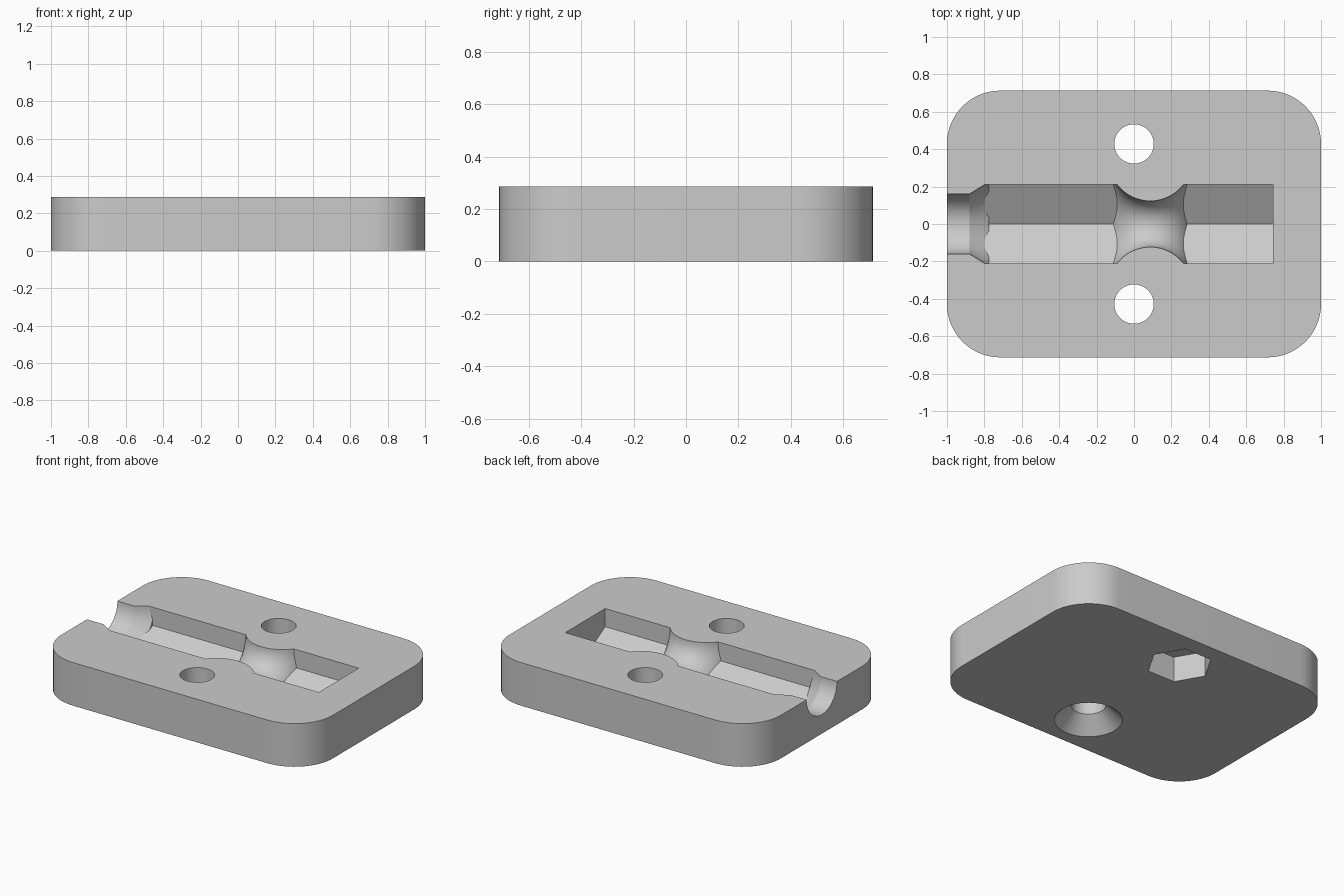
import bpy, bmesh, math
from mathutils import Matrix, Vector

old = bpy.data.objects.get("Cube")
if old:
    bpy.data.objects.remove(old, do_unlink=True)

HALF_X, HALF_Y, TOP, CORNER = 1.0, 0.713, 0.287, 0.285
HOLE_Y, HOLE_R = 0.428, 0.105
ALONG_X = Matrix.Rotation(math.pi / 2, 4, "Y")

grey = bpy.data.materials.new("light grey")
grey.use_nodes = True
grey.diffuse_color = (0.6, 0.6, 0.6, 1)
grey.node_tree.nodes["Principled BSDF"].inputs["Base Color"].default_value = (0.6, 0.6, 0.6, 1)


def add_object(name, bm):
    bmesh.ops.recalc_face_normals(bm, faces=bm.faces)
    mesh = bpy.data.meshes.new(name)
    bm.to_mesh(mesh)
    bm.free()
    mesh.materials.append(grey)
    obj = bpy.data.objects.new(name, mesh)
    bpy.context.collection.objects.link(obj)
    return obj


def lathe(name, profile, sides, matrix, turn=0.0):
    """Closed solid from (height, radius) pairs around local z."""
    bm = bmesh.new()
    rings = []
    for h, r in profile:
        angles = [turn + 2 * math.pi * i / sides for i in range(sides)]
        rings.append([bm.verts.new(matrix @ Vector((r * math.cos(a), r * math.sin(a), h)))
                      for a in angles])
    for a, b in zip(rings, rings[1:]):
        for i in range(sides):
            j = (i + 1) % sides
            bm.faces.new((a[i], a[j], b[j], b[i]))
    bm.faces.new(rings[0])
    bm.faces.new(rings[-1])
    return add_object(name, bm)


def cut(obj, cutter, operation="DIFFERENCE"):
    """Apply a boolean and discard the cutter."""
    cutter.hide_render = True
    mod = obj.modifiers.new("cut", "BOOLEAN")
    mod.operation, mod.object, mod.solver = operation, cutter, "EXACT"
    graph = bpy.context.evaluated_depsgraph_get()
    mesh = bpy.data.meshes.new_from_object(obj.evaluated_get(graph))
    obj.modifiers.clear()
    obj.data = mesh
    bpy.data.objects.remove(cutter, do_unlink=True)


# Rounded plate
bm = bmesh.new()
outline = []
steps = 16
for k, (sx, sy) in enumerate(((1, 1), (-1, 1), (-1, -1), (1, -1))):
    for i in range(steps + 1):
        a = math.pi / 2 * (k + i / steps)
        outline.append(bm.verts.new((sx * (HALF_X - CORNER) + CORNER * math.cos(a),
                                     sy * (HALF_Y - CORNER) + CORNER * math.sin(a), 0)))
base = bm.faces.new(outline)
walls = bmesh.ops.extrude_face_region(bm, geom=[base], use_keep_orig=True)
bmesh.ops.translate(bm, vec=(0, 0, TOP),
                    verts=[v for v in walls["geom"] if isinstance(v, bmesh.types.BMVert)])
plate = add_object("clamp_plate", bm)

# Groove: hexagonal channel limited by a turned mouth, neck and end wall
axis = Matrix.Translation((0, 0, TOP)) @ ALONG_X
groove = lathe("groove_cutter", [(-1.2, 0.2425), (0.9, 0.2425)], 6, axis)
neck_x, neck_r, arc_r, wide = 0.087, 0.123, 0.223, 0.3
limit = math.asin((arc_r + neck_r - wide) / arc_r)
arc = []
for i in range(25):
    a = math.pi - limit - (math.pi - 2 * limit) * i / 24
    arc.append((neck_x + arc_r * math.cos(a), neck_r + arc_r * (1 - math.sin(a))))
profile = [(-1.1, 0.16), (-0.88, 0.16), (-0.775, 0.225), (-0.775, wide)] + arc + [(0.742, wide)]
cut(groove, lathe("turned_limit", profile, 64, axis), "INTERSECT")
cut(plate, groove)

# Bolt holes: countersunk at the front, hexagonal nut pocket at the back
front = Matrix.Translation((0, -HOLE_Y, 0))
back = Matrix.Translation((0, HOLE_Y, 0))
cut(plate, lathe("countersink_cutter",
                 [(-0.02, 0.225), (0.1, HOLE_R), (0.4, HOLE_R)], 64, front))
cut(plate, lathe("bolt_hole_cutter", [(-0.1, HOLE_R), (0.4, HOLE_R)], 64, back))
cut(plate, lathe("nut_pocket_cutter", [(-0.1, 0.2), (0.17, 0.2)], 6, back))

# Smooth curved walls, crisp edges
bpy.ops.object.select_all(action="DESELECT")
plate.select_set(True)
bpy.context.view_layer.objects.active = plate
bpy.ops.object.shade_smooth_by_angle(angle=math.radians(25))
